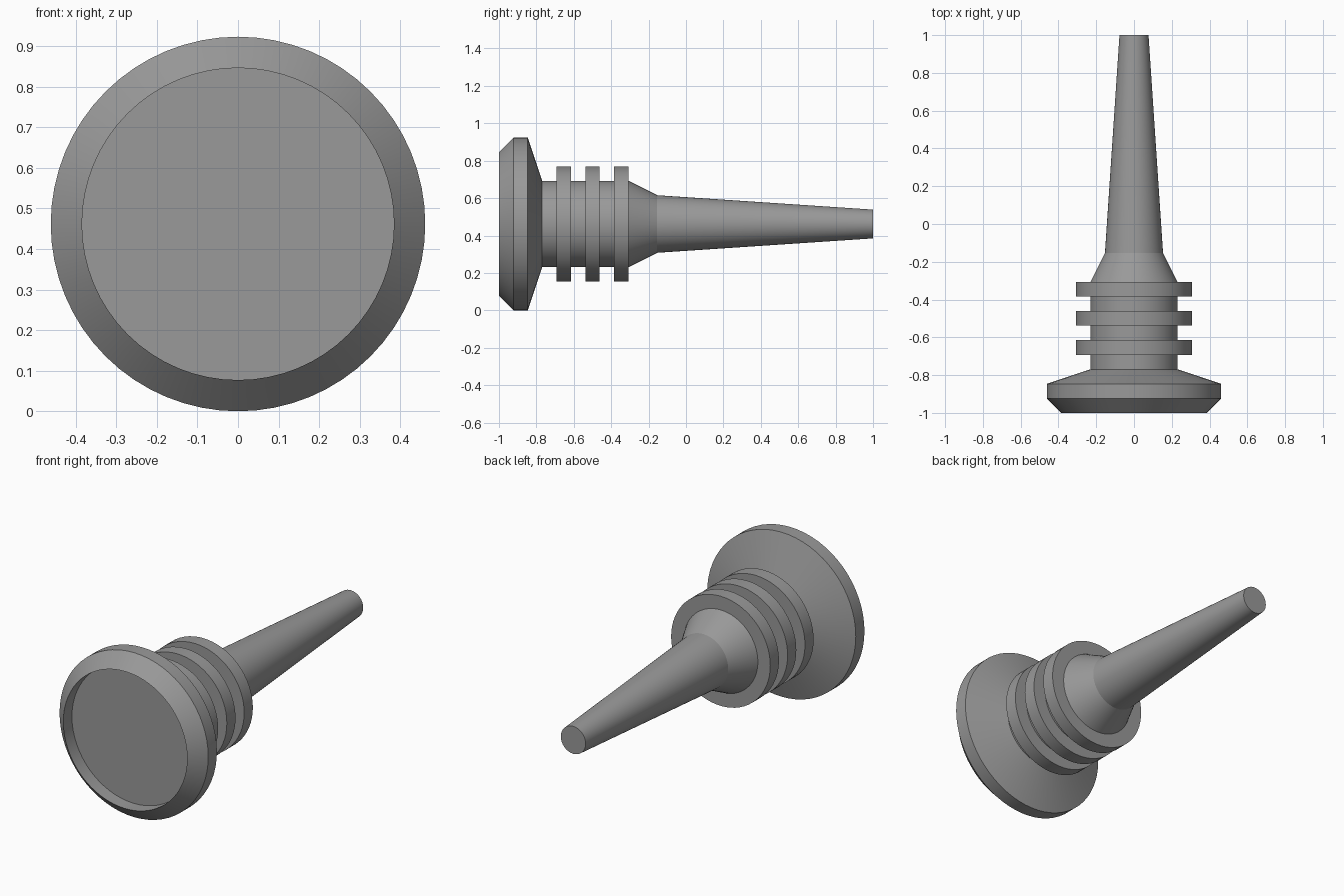
import bpy, bmesh, math

if "Cube" in bpy.data.objects:
    bpy.data.objects.remove(bpy.data.objects["Cube"])

U = 2 / 26          # design module: the model is 26 modules long
AXIS_Z = 6 * U      # height of the turning axis
SIDES = 64

# Dark grey finish shared by all parts
dark_grey = bpy.data.materials.new("dark_grey")
dark_grey.diffuse_color = (0.32, 0.32, 0.32, 1)
dark_grey.use_nodes = True
dark_grey.node_tree.nodes["Principled BSDF"].inputs["Base Color"].default_value = dark_grey.diffuse_color


def lathe(name, profile):
    """Turn (distance from front, radius) points, in modules, around the y axis."""
    bm = bmesh.new()
    verts = [bm.verts.new((r * U, -1 + d * U, 0)) for d, r in profile]
    edges = [bm.edges.new(pair) for pair in zip(verts, verts[1:])]
    bmesh.ops.spin(bm, geom=verts + edges, cent=(0, 0, 0), axis=(0, 1, 0),
                   angle=math.tau, steps=SIDES, use_merge=True)
    bmesh.ops.remove_doubles(bm, verts=bm.verts, dist=1e-5)
    bmesh.ops.recalc_face_normals(bm, faces=bm.faces)
    mesh = bpy.data.meshes.new(name)
    bm.to_mesh(mesh)
    bm.free()
    mesh.materials.append(dark_grey)
    obj = bpy.data.objects.new(name, mesh)
    obj.location.z = AXIS_Z
    bpy.context.collection.objects.link(obj)
    bpy.ops.object.select_all(action='DESELECT')
    obj.select_set(True)
    bpy.context.view_layer.objects.active = obj
    bpy.ops.object.shade_smooth_by_angle(angle=math.radians(15))
    return obj


# Wide bevelled head with a shallow recess in its front face
lathe("head", [(1, 0), (1, 5), (0, 5), (1, 6), (2, 6), (3, 3), (3, 0)])

# Shank with three raised rings
shank = [(3, 0), (3, 3)]
for start in (4, 6, 8):
    shank += [(start, 3), (start, 4), (start + 1, 4), (start + 1, 3)]
lathe("ringed_shank", shank + [(9, 0)])

# Shoulder narrowing into the long tapered stem
lathe("tapered_stem", [(9, 0), (9, 3), (11, 2), (26, 1), (26, 0)])
